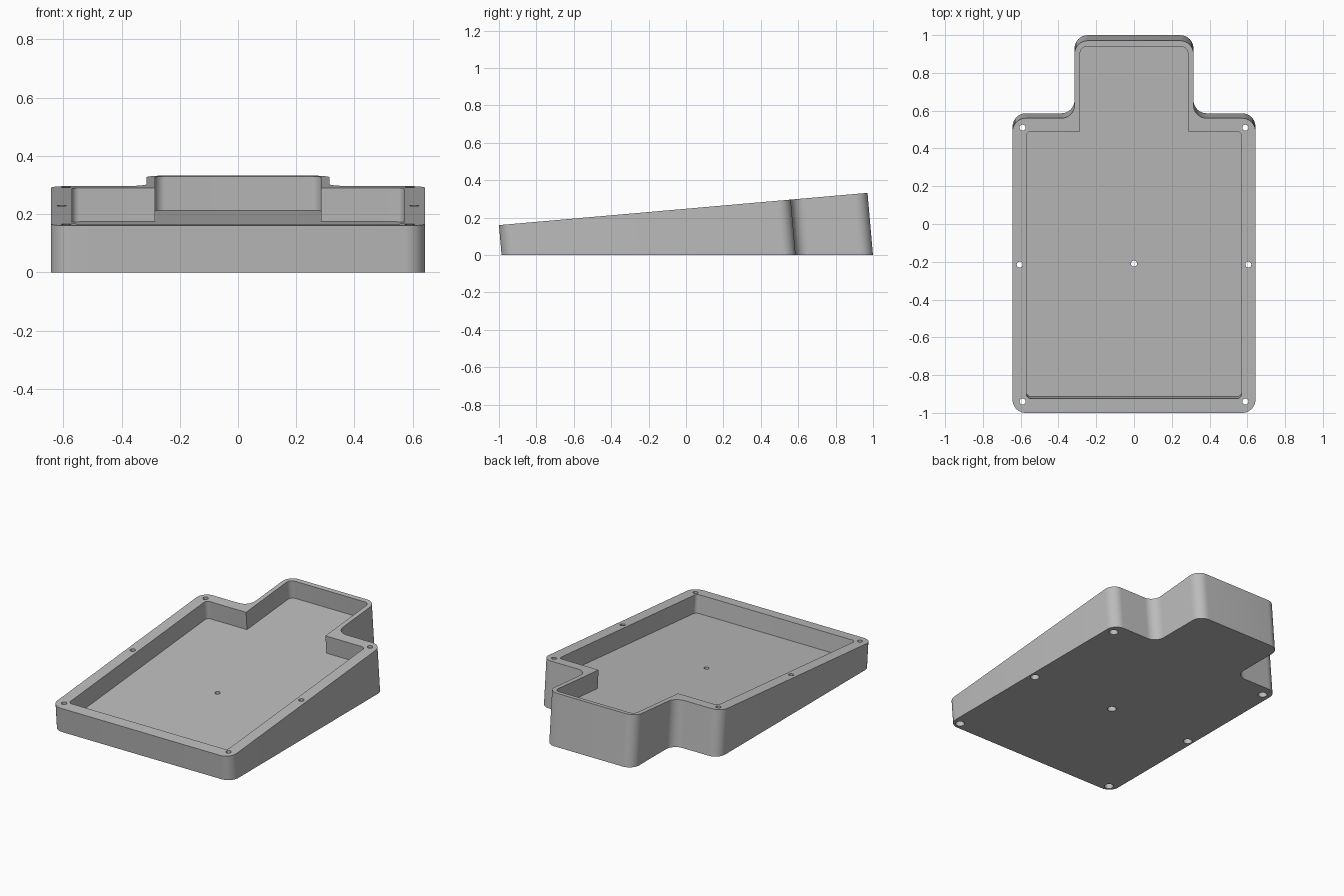
import bpy, bmesh, math
from mathutils import Vector

cube = bpy.data.objects.get("Cube")
if cube:
    bpy.data.objects.remove(cube, do_unlink=True)

TILT = math.radians(5)
FRONT_Y, FRONT_Z = -1.0, 0.16      # top front edge of the sloping rim
DEPTH = 0.117                      # tray depth, square to the rim

grey = bpy.data.materials.new("plain grey")
grey.use_nodes = True
colour = (0.5, 0.5, 0.5, 1)
grey.diffuse_color = colour
grey.node_tree.nodes["Principled BSDF"].inputs["Base Color"].default_value = colour


def place(x, v, w):
    """Point v along the slope and w square to it."""
    s, c = math.sin(TILT), math.cos(TILT)
    return Vector((x, FRONT_Y + v * c - w * s, FRONT_Z + v * s + w * c))


def ground(v):
    """Height square to the slope at which the ground is reached."""
    return -(FRONT_Z + v * math.sin(TILT)) / math.cos(TILT)


def rounded(corners, steps=10):
    """Outline with every right-angled corner (x, v, radius) rounded."""
    out = []
    for i, (x, v, r) in enumerate(corners):
        p = Vector((x, v))
        if r == 0:
            out.append(p)
            continue
        a = (Vector(corners[i - 1][:2]) - p).normalized()
        b = (Vector(corners[(i + 1) % len(corners)][:2]) - p).normalized()
        centre = p + (a + b) * r
        for k in range(steps + 1):
            t = k / steps * math.pi / 2
            out.append(centre - b * r * math.cos(t) - a * r * math.sin(t))
    return out


def mirrored(half):
    """Close a right-hand half outline with its mirror image."""
    return half + [(-x, v, r) for x, v, r in reversed(half)]


def make_object(name, bm):
    bmesh.ops.recalc_face_normals(bm, faces=bm.faces)
    mesh = bpy.data.meshes.new(name)
    bm.to_mesh(mesh)
    bm.free()
    mesh.materials.append(grey)
    obj = bpy.data.objects.new(name, mesh)
    bpy.context.collection.objects.link(obj)
    return obj


def prism(name, outline, top, bottom):
    bm = bmesh.new()
    hi = [bm.verts.new(place(p.x, p.y, top)) for p in outline]
    lo = [bm.verts.new(place(p.x, p.y, bottom(p.y))) for p in outline]
    bm.faces.new(hi)
    bm.faces.new(lo[::-1])
    for i in range(len(hi)):
        j = (i + 1) % len(hi)
        bm.faces.new((hi[i], lo[i], lo[j], hi[j]))
    return make_object(name, bm)


def cylinder(name, x, y, z0, z1, radius):
    bm = bmesh.new()
    bmesh.ops.create_cone(bm, cap_ends=True, segments=24, radius1=radius,
                          radius2=radius, depth=z1 - z0)
    bmesh.ops.translate(bm, verts=bm.verts, vec=(x, y, (z0 + z1) / 2))
    return make_object(name, bm)


def cut(target, cutter):
    cutter.hide_render = True
    mod = target.modifiers.new("cut", "BOOLEAN")
    mod.operation = "DIFFERENCE"
    mod.solver = "EXACT"
    mod.object = cutter
    bpy.ops.object.modifier_apply(modifier=mod.name)
    bpy.data.objects.remove(cutter, do_unlink=True)


# Wedge-shaped case with a narrower rear neck
case = prism("case", rounded(mirrored([
    (0.643, 0, 0.07), (0.643, 1.566, 0.07),
    (0.315, 1.566, 0.07), (0.315, 1.978, 0.07)])), 0, ground)
bpy.ops.object.select_all(action="DESELECT")
case.select_set(True)
bpy.context.view_layer.objects.active = case

# Open tray, its floor parallel to the rim
cut(case, prism("tray_cutter", rounded(mirrored([
    (0.57, 0.076, 0.025), (0.57, 1.495, 0.025),
    (0.285, 1.495, 0), (0.285, 1.947, 0.035)])), 0.1, lambda v: -DEPTH))

# Upright screw holes, wider at the underside
holes = [(0, -0.21)]
for side in (-1, 1):
    holes += [(side * 0.59, -0.94), (side * 0.605, -0.215), (side * 0.59, 0.51)]
for x, y in holes:
    cut(case, cylinder("hole_cutter", x, y, -0.1, 0.6, 0.016))
    cut(case, cylinder("recess_cutter", x, y, -0.1, 0.06, 0.027))

bpy.ops.object.shade_smooth_by_angle(angle=math.radians(30))
